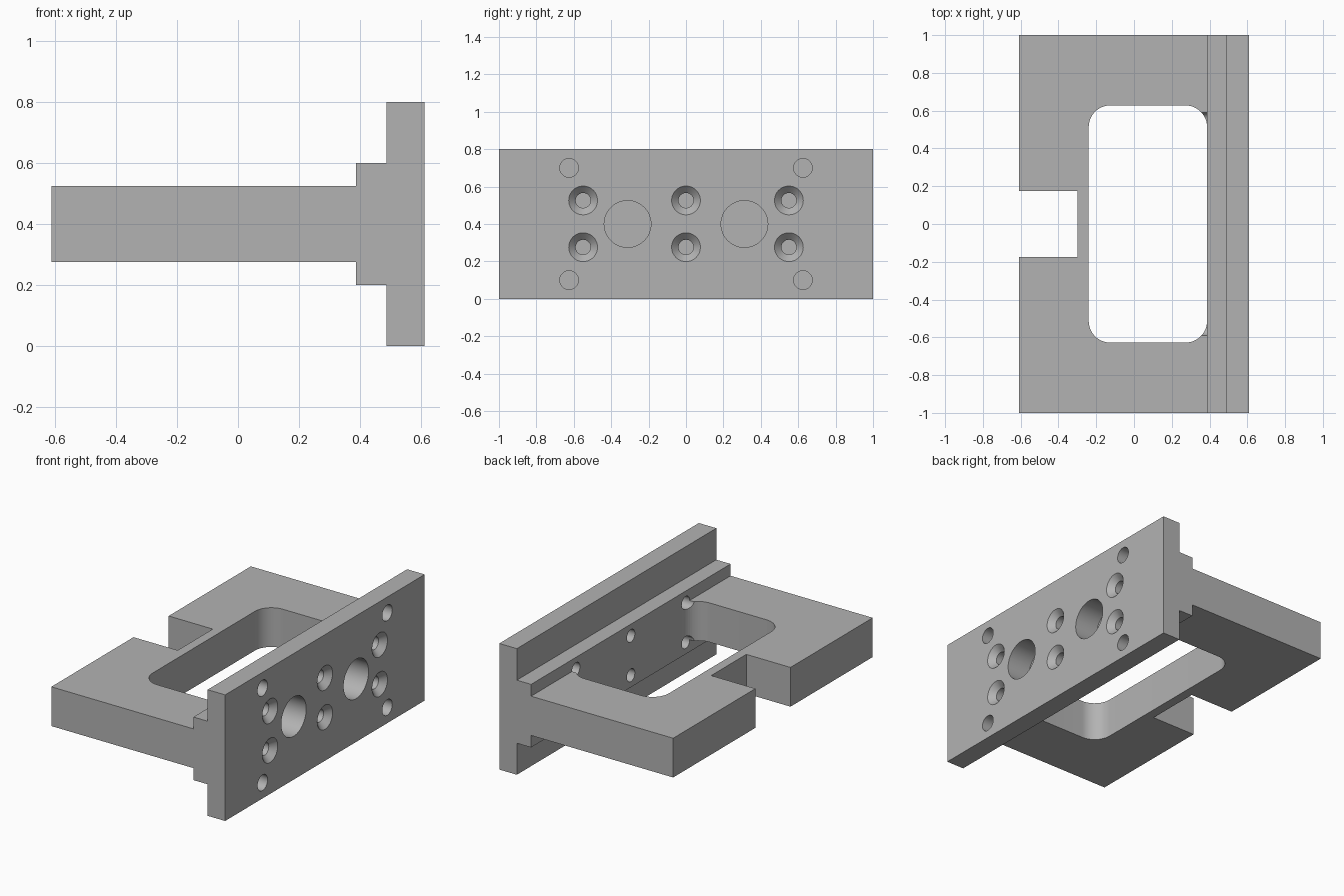
import bpy, bmesh
from math import sin, cos, pi, radians
from mathutils import Vector

if "Cube" in bpy.data.objects:
    bpy.data.objects.remove(bpy.data.objects["Cube"])

grey = bpy.data.materials.new("plain grey")
grey.use_nodes = True
grey.diffuse_color = (0.45, 0.45, 0.45, 1)
grey.node_tree.nodes["Principled BSDF"].inputs["Base Color"].default_value = grey.diffuse_color


def finish(name, bm):
    bmesh.ops.recalc_face_normals(bm, faces=bm.faces)
    mesh = bpy.data.meshes.new(name)
    bm.to_mesh(mesh)
    bm.free()
    mesh.materials.append(grey)
    ob = bpy.data.objects.new(name, mesh)
    bpy.context.collection.objects.link(ob)
    return ob


def prism(name, points, direction):
    """Extrude a closed outline along a vector."""
    bm = bmesh.new()
    face = bm.faces.new([bm.verts.new(p) for p in points])
    new = bmesh.ops.extrude_face_region(bm, geom=[face])["geom"]
    verts = [g for g in new if isinstance(g, bmesh.types.BMVert)]
    bmesh.ops.translate(bm, verts=verts, vec=Vector(direction))
    return finish(name, bm)


def add_hole(bm, y, z, profile, n=48):
    """Closed solid turned about an x-parallel axis from (x, radius) pairs."""
    rings = [[bm.verts.new((x, y + r * cos(2 * pi * i / n), z + r * sin(2 * pi * i / n)))
              for i in range(n)] for x, r in profile]
    for a, b in zip(rings, rings[1:]):
        for i in range(n):
            j = (i + 1) % n
            bm.faces.new((a[i], a[j], b[j], b[i]))
    bm.faces.new(rings[0])
    bm.faces.new(rings[-1])


def combine(target, tool, operation):
    mod = target.modifiers.new(operation.lower(), "BOOLEAN")
    mod.operation = operation
    mod.solver = "EXACT"
    mod.object = tool
    bpy.context.view_layer.objects.active = target
    bpy.ops.object.modifier_apply(modifier=mod.name)
    bpy.data.objects.remove(tool)


FRONT, STEP, BACK = 0.61, 0.487, 0.387   # plate face, plate rear, rail rear
MID = 0.4

# Stepped mounting plate: half profile mirrored about its mid height
half = [(BACK, 0.2), (STEP, 0.2), (STEP, 0.4), (FRONT, 0.4)]
section = [(x, MID + h) for x, h in half] + [(x, MID - h) for x, h in reversed(half)]
bracket = prism("mounting_bracket", [(x, -1, z) for x, z in section], (0, 2, 0))

# C-shaped arm with a rear slot and a round-cornered window open to the rail
R, W, X0 = 0.115, 0.628, -0.24
angles = [pi / 2 * i / 12 for i in range(13)]
side = [(-0.30, 0.176), (-0.61, 0.176), (-0.61, 1), (0.44, 1), (0.44, W - R)]
side += [(BACK - R + R * cos(a), W - R + R * sin(a)) for a in angles]
side += [(X0 + R - R * sin(a), W - R + R * cos(a)) for a in angles]
outline = side + [(x, -y) for x, y in reversed(side)]
arm = prism("arm", [(x, y, 0.276) for x, y in outline], (0, 0, 0.249))
combine(bracket, arm, "UNION")

# Holes: countersunk screws, matching rear holes, large bores, corner dowels
bm = bmesh.new()
for z in (0.276, 0.526):
    for y in (-0.55, 0, 0.55):
        add_hole(bm, y, z, [(FRONT + 0.01, 0.087), (FRONT - 0.037, 0.04), (0.5, 0.04)])
        add_hole(bm, y, z, [(0.35, 0.04), (0.48, 0.04)])
for y in (-0.3125, 0.3125):
    add_hole(bm, y, MID, [(FRONT + 0.01, 0.125), (0.45, 0.125)])
    for z in (0.1, 0.7):
        add_hole(bm, 2 * y, z, [(FRONT + 0.01, 0.05), (0.51, 0.05)])
combine(bracket, finish("hole_cutters", bm), "DIFFERENCE")

bpy.ops.object.select_all(action="DESELECT")
bracket.select_set(True)
bpy.context.view_layer.objects.active = bracket
bpy.ops.object.shade_smooth_by_angle(angle=radians(30))
